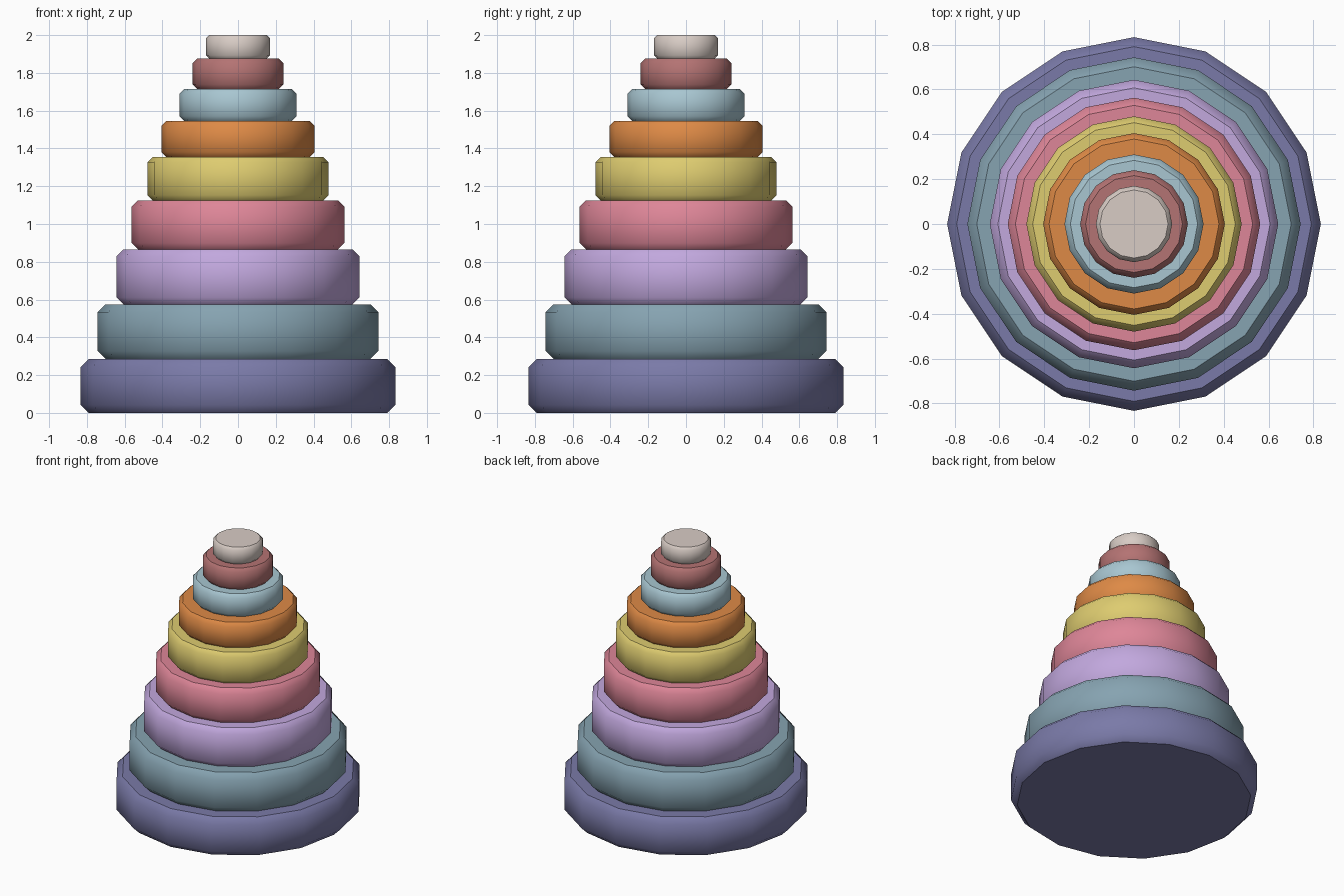
import bpy, bmesh, math

if "Cube" in bpy.data.objects:
    bpy.data.objects.remove(bpy.data.objects["Cube"])


def linear(c):
    c /= 255
    return c / 12.92 if c <= 0.04045 else ((c + 0.055) / 1.055) ** 2.4


# colour name, sRGB, radius, bottom z, top z, bevel
RINGS = [
    ("indigo", (122, 122, 168), 0.833, 0.0, 0.285, 0.042),
    ("teal", (134, 163, 177), 0.743, 0.285, 0.575, 0.042),
    ("lavender", (194, 168, 222), 0.643, 0.575, 0.865, 0.036),
    ("pink", (222, 134, 152), 0.563, 0.865, 1.125, 0.034),
    ("yellow", (222, 204, 112), 0.48, 1.125, 1.355, 0.028),
    ("orange", (222, 138, 70), 0.405, 1.355, 1.545, 0.026),
    ("light blue", (168, 198, 209), 0.31, 1.545, 1.715, 0.026),
    ("brick red", (180, 115, 115), 0.24, 1.715, 1.875, 0.024),
    ("beige", (216, 204, 197), 0.17, 1.875, 2.0, 0.018),
]
SIDES = 16


def ring(name, rgb, radius, z0, z1, b):
    """Sixteen-sided disc with chamfered rims."""
    bm = bmesh.new()
    profile = [(radius - b, z0), (radius, z0 + b), (radius, z1 - b), (radius - b, z1)]
    loops = [[bm.verts.new((r * math.cos(math.tau * i / SIDES),
                            r * math.sin(math.tau * i / SIDES), z))
              for i in range(SIDES)] for r, z in profile]
    for low, high in zip(loops, loops[1:]):
        for i in range(SIDES):
            j = (i + 1) % SIDES
            bm.faces.new((low[i], low[j], high[j], high[i])).smooth = True
    # flat caps, with sharp borders
    for cap in (loops[0][::-1], loops[-1]):
        face = bm.faces.new(cap)
        for e in face.edges:
            e.smooth = False
    mesh = bpy.data.meshes.new(name)
    bm.to_mesh(mesh)
    bm.free()
    mat = bpy.data.materials.new(name)
    mat.diffuse_color = (*[linear(c) for c in rgb], 1)
    mat.use_nodes = True
    mat.node_tree.nodes["Principled BSDF"].inputs["Base Color"].default_value = mat.diffuse_color
    mesh.materials.append(mat)
    obj = bpy.data.objects.new(name.replace(" ", "_") + "_ring", mesh)
    bpy.context.collection.objects.link(obj)


# stacked rings from bottom to top
for spec in RINGS:
    ring(*spec)
